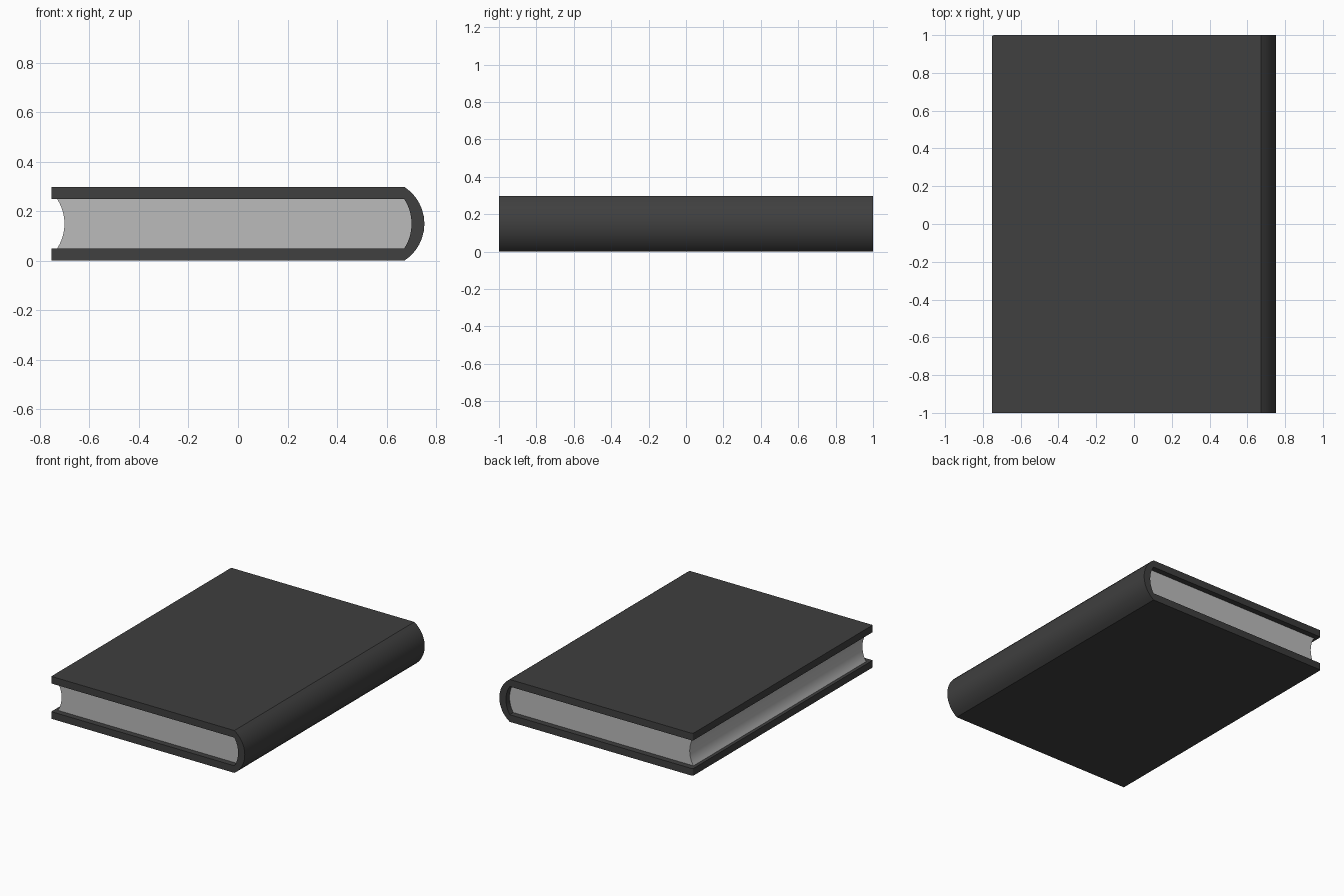
import bpy, bmesh, math

if "Cube" in bpy.data.objects:
    bpy.data.objects.remove(bpy.data.objects["Cube"])

H = 0.298


def arc(x_edge, z0, z1, bulge, n=12):
    """Points of a circular arc from (x_edge, z0) to (x_edge, z1), bulging in +x."""
    half = (z1 - z0) / 2
    r = (half * half + bulge * bulge) / (2 * bulge)
    a = math.asin(half / r)
    cx, cz = x_edge + bulge - r, (z0 + z1) / 2
    return [(cx + r * math.cos(t), cz + r * math.sin(t))
            for t in (-a + 2 * a * i / n for i in range(n + 1))]


def extrude_profile(name, pts, half_len, color):
    """Extrude an XZ outline along y, centred on y = 0."""
    bm = bmesh.new()
    face = bm.faces.new([bm.verts.new((x, -half_len, z)) for x, z in pts])
    ext = bmesh.ops.extrude_face_region(bm, geom=[face])
    new = [v for v in ext["geom"] if isinstance(v, bmesh.types.BMVert)]
    bmesh.ops.translate(bm, verts=new, vec=(0, 2 * half_len, 0))
    if name == "cover":
        # slightly rounded rear fore-edge corners of both boards
        corners = [e for e in bm.edges
                   if all(v.co.x < -0.7 and v.co.y > 0.9 for v in e.verts)
                   and abs(e.verts[0].co.z - e.verts[1].co.z) > 0.01]
        bmesh.ops.bevel(bm, geom=corners, offset=0.012, segments=3,
                        profile=0.5, affect='EDGES')
    bmesh.ops.recalc_face_normals(bm, faces=bm.faces)
    me = bpy.data.meshes.new(name)
    bm.to_mesh(me)
    bm.free()
    ob = bpy.data.objects.new(name, me)
    bpy.context.collection.objects.link(ob)
    mat = bpy.data.materials.new(name + "_material")
    mat.diffuse_color = (*color, 1)
    mat.use_nodes = True
    mat.node_tree.nodes["Principled BSDF"].inputs["Base Color"].default_value = mat.diffuse_color
    me.materials.append(mat)
    bpy.ops.object.select_all(action='DESELECT')
    ob.select_set(True)
    bpy.context.view_layer.objects.active = ob
    bpy.ops.object.shade_smooth_by_angle(angle=math.radians(25))
    return ob


# Cover: two boards joined by a rounded spine
t = 0.05
outer = arc(0.672, 0, H, 0.081)
inner = arc(0.672, t, H - t, 0.029)
cover = [(-0.753, 0)] + outer + [(-0.753, H), (-0.753, H - t)] + inner[::-1] + [(-0.753, t)]
extrude_profile("cover", cover, 1.0, (0.05, 0.05, 0.05))

# Page block: hollow fore-edge, rounded back, inset from the boards
fore = arc(-0.73, t, H - t, 0.029)
extrude_profile("pages", inner + fore[::-1], 0.96, (0.5, 0.5, 0.5))
